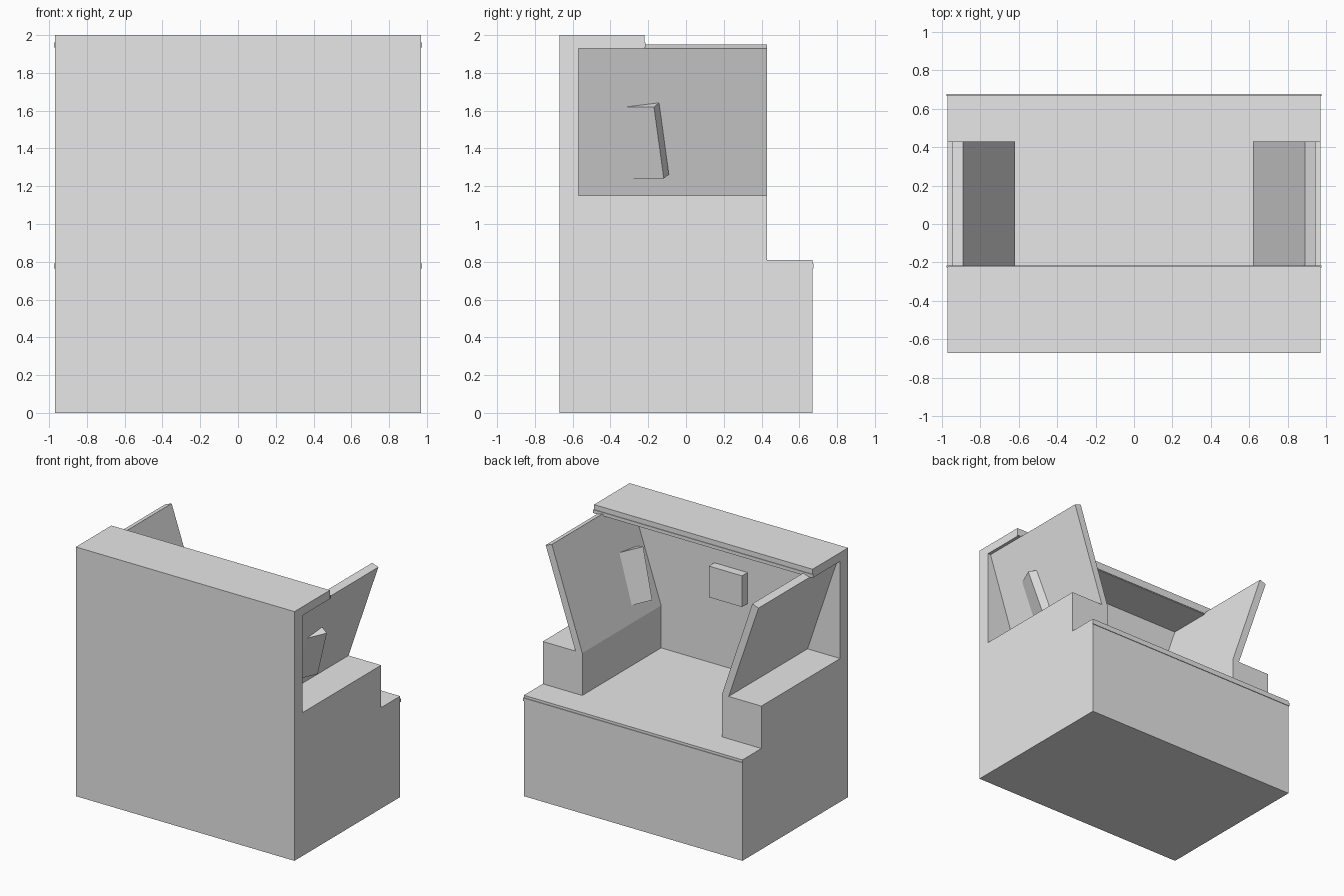
import bpy
import bmesh
import math
from mathutils import Matrix

cube = bpy.data.objects.get("Cube")
if cube:
    bpy.data.objects.remove(cube, do_unlink=True)

grey = bpy.data.materials.new("plain grey")
grey.use_nodes = True
grey.diffuse_color = (0.8, 0.8, 0.8, 1)
grey.node_tree.nodes["Principled BSDF"].inputs["Base Color"].default_value = grey.diffuse_color


def finish(name, bm):
    bmesh.ops.recalc_face_normals(bm, faces=bm.faces)
    mesh = bpy.data.meshes.new(name)
    bm.to_mesh(mesh)
    bm.free()
    mesh.materials.append(grey)
    obj = bpy.data.objects.new(name, mesh)
    bpy.context.collection.objects.link(obj)
    return obj


def prism(name, points, start, end, axis):
    """Extrude a closed profile along x (points are y, z) or y (points are x, z)."""
    bm = bmesh.new()
    if axis == "x":
        verts = [bm.verts.new((start, a, b)) for a, b in points]
        move = (end - start, 0, 0)
    else:
        verts = [bm.verts.new((a, start, b)) for a, b in points]
        move = (0, end - start, 0)
    face = bm.faces.new(verts)
    new = bmesh.ops.extrude_face_region(bm, geom=[face])["geom"]
    bmesh.ops.translate(bm, vec=move, verts=[g for g in new if isinstance(g, bmesh.types.BMVert)])
    # The starting face is kept as the closing end cap
    if not any(set(f.verts) == set(verts) for f in bm.faces):
        bm.faces.new(verts)
    return finish(name, bm)


def box(name, low, high):
    points = [(low[1], low[2]), (high[1], low[2]), (high[1], high[2]), (low[1], high[2])]
    return prism(name, points, low[0], high[0], "x")


HALF, FRONT, WALL, SHELF, BACK = 0.97, -0.67, -0.57, -0.22, 0.67
FLOOR, STEP, UNDER, TOP = 0.81, 1.15, 1.93, 2.0

# Base, front wall and overhanging shelf in one side profile
prism("body", [(FRONT, 0), (BACK, 0), (BACK, FLOOR), (WALL, FLOOR), (WALL, UNDER),
               (SHELF, UNDER), (SHELF, TOP), (FRONT, TOP)], -HALF, HALF, "x")

# Stepped side blocks with leaning wing panels
for side, sign in (("left", 1), ("right", -1)):
    block = [(0.62, FLOOR), (HALF, FLOOR), (HALF, STEP), (0.62, STEP)]
    wing = [(0.62, STEP), (0.68, STEP), (0.945, 1.93), (0.89, 1.95)]
    for part, shape in (("block", block), ("wing", wing)):
        prism(f"{side}_{part}", [(sign * x, z) for x, z in shape], WALL, 0.43, "y")

# Thin edge strips on the desk and the shelf
for name, y, z in (("desk_strip", BACK, 0.765), ("shelf_strip", SHELF, 1.935)):
    box(name, (-HALF - 0.005, y - 0.005, z), (HALF + 0.005, y + 0.005, z + 0.025))

# Box on the wall
box("wall_box", (-0.147, WALL, 1.37), (0.147, -0.5, 1.62))

# Slab set through the left wing, leaning with it and turned towards the opening
slab = box("turned_slab", (-0.035, -0.175, -0.2), (0.035, 0.175, 0.2))
lean = Matrix.Rotation(math.radians(18.6), 4, "Y")
turn = Matrix.Rotation(math.radians(-24), 4, "Z")
slab.data.transform(Matrix.Translation((0.747, -0.29, 1.441)) @ turn @ lean)
